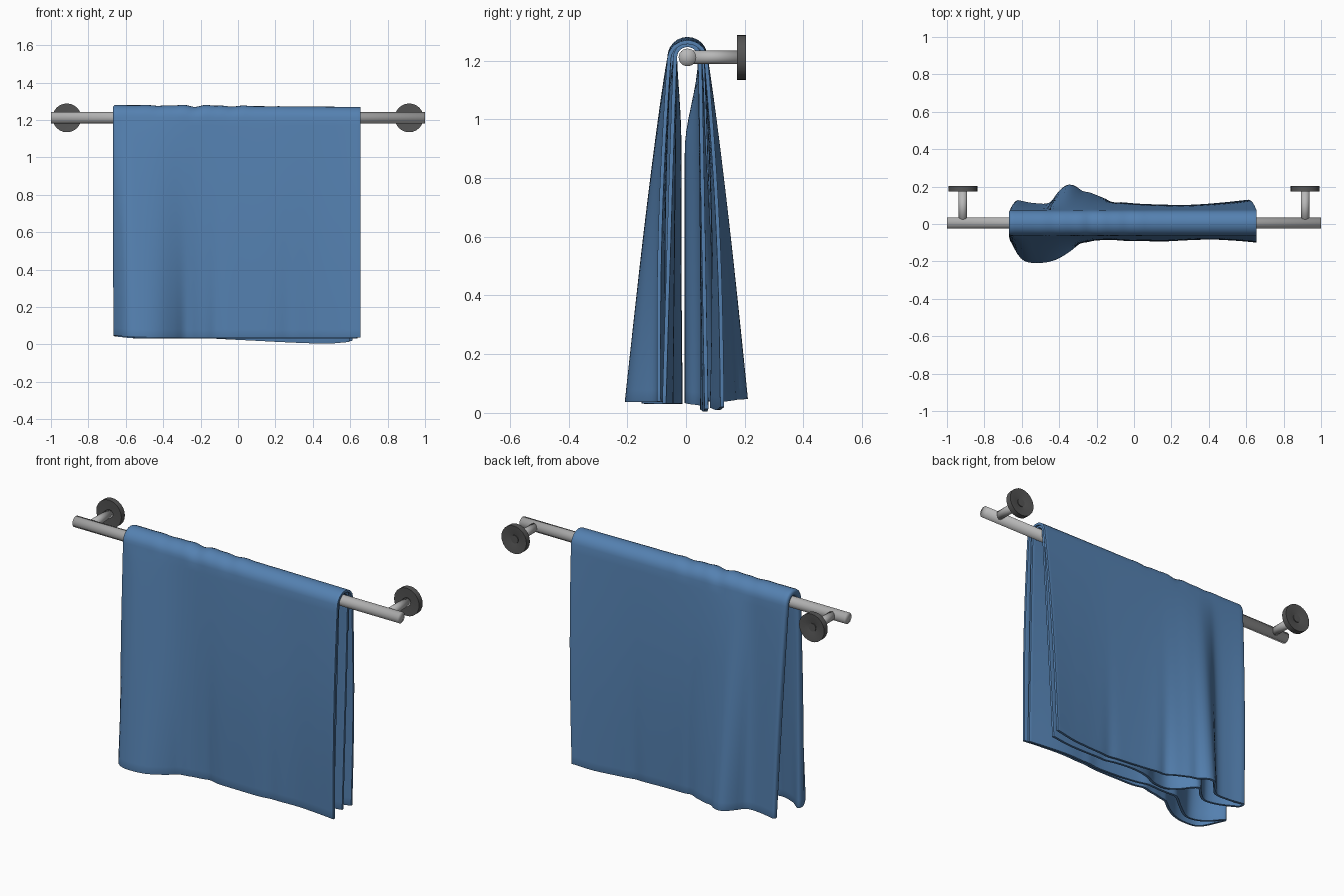
import bpy, bmesh, math
from mathutils import Matrix, Vector

if "Cube" in bpy.data.objects:
    bpy.data.objects.remove(bpy.data.objects["Cube"])


def material(name, rgb):
    m = bpy.data.materials.new(name)
    m.diffuse_color = (*rgb, 1)
    m.use_nodes = True
    m.node_tree.nodes["Principled BSDF"].inputs["Base Color"].default_value = m.diffuse_color
    return m


STEEL = material("light_steel", (0.48, 0.48, 0.48))
DARK = material("dark_metal", (0.09, 0.09, 0.09))
BLUE = material("blue_cloth", (0.09, 0.22, 0.44))
YC, ZC = 0.005, 1.211  # rail axis


def finish(name, bm, mat):
    me = bpy.data.meshes.new(name)
    bm.normal_update()
    bm.to_mesh(me)
    bm.free()
    me.materials.append(mat)
    for p in me.polygons:
        p.use_smooth = True
    ob = bpy.data.objects.new(name, me)
    bpy.context.collection.objects.link(ob)
    return ob


def rod(name, a, b, radius, mat, sides=24):
    a, b = Vector(a), Vector(b)
    bm = bmesh.new()
    rot = (b - a).to_track_quat('Z', 'Y').to_matrix().to_4x4()
    bmesh.ops.create_cone(bm, cap_ends=True, cap_tris=True, segments=sides,
                          radius1=radius, radius2=radius, depth=(b - a).length,
                          matrix=Matrix.Translation((a + b) / 2) @ rot)
    return finish(name, bm, mat)


def lathe(name, centre, profile, mat, sides=24):
    """Revolve (radius, y) points about the y direction through centre x, z."""
    bm = bmesh.new()
    rings = []
    for r, y in profile:
        ring = []
        for i in range(sides):
            a = 2 * math.pi * i / sides
            ring.append(bm.verts.new((centre[0] + r * math.cos(a), y, centre[1] + r * math.sin(a))))
        rings.append(ring)
    for r0, r1 in zip(rings, rings[1:]):
        for i in range(sides):
            j = (i + 1) % sides
            bm.faces.new((r0[i], r0[j], r1[j], r1[i]))
    bm.faces.new(rings[0])
    bm.faces.new(rings[-1])
    bmesh.ops.recalc_face_normals(bm, faces=bm.faces)
    ob = finish(name, bm, mat)
    ob.data.set_sharp_from_angle(angle=math.radians(35))
    return ob


def curve(pts, x):
    """Smooth interpolation through (x, y) points."""
    x = min(max(x, pts[0][0]), pts[-1][0])
    slope = []
    for i in range(len(pts)):
        p, q = pts[max(i - 1, 0)], pts[min(i + 1, len(pts) - 1)]
        slope.append((q[1] - p[1]) / (q[0] - p[0]))
    for i in range(len(pts) - 1):
        (x0, y0), (x1, y1) = pts[i], pts[i + 1]
        if x <= x1:
            h = x1 - x0
            t = (x - x0) / h
            return ((2*t**3 - 3*t*t + 1) * y0 + (t**3 - 2*t*t + t) * h * slope[i]
                    + (3*t*t - 2*t**3) * y1 + (t**3 - t*t) * h * slope[i + 1])


# Rail, posts and slightly dished wall flanges
rod("rail", (-1, YC, ZC), (1, YC, ZC), 0.03, STEEL)
for side, sx in (("left", -0.915), ("right", 0.915)):
    rod(side + "_post", (sx, YC, ZC), (sx, 0.178, ZC), 0.023, STEEL)
    lathe(side + "_flange", (sx, ZC),
          [(0.02, 0.177), (0.077, 0.173), (0.077, 0.204), (0.07, 0.204),
           (0.022, 0.195), (0.022, 0.199), (0.004, 0.199)], DARK)

# Towel: hem depth (y) along x for each hanging side, outer and inner layer
FRONT_OUT = [(-.66, -.08), (-.6, -.18), (-.52, -.202), (-.42, -.185), (-.3, -.115),
             (-.2, -.08), (0, -.082), (.2, -.083), (.4, -.07), (.55, -.08), (.66, -.093)]
FRONT_IN = [(-.66, -.055), (-.58, -.12), (-.48, -.145), (-.38, -.09), (-.28, -.02),
            (-.2, -.01), (-.05, -.04), (.2, -.06), (.4, -.05), (.66, -.076)]
BACK_OUT = [(-.66, .122), (-.56, .105), (-.47, .11), (-.42, .17), (-.37, .204),
            (-.3, .185), (-.2, .143), (-.1, .116), (.05, .1), (.3, .094), (.5, .108), (.66, .124)]
BACK_IN = [(-.66, .095), (-.56, .045), (-.47, .03), (-.41, .07), (-.36, .13),
           (-.28, .1), (-.18, .05), (-.05, .06), (.1, .07), (.3, .06), (.66, .07)]
FRONT_HEM = [(-.66, .048), (-.55, .038), (0, .038), (.66, .038)]
BACK_HEM = [(-.66, .045), (-.36, .047), (0, .03), (.5, .01), (.66, .02)]


def bump(x, c, w):
    return math.exp(-((x - c) / w) ** 2)


def drop(x, k, d, back):
    """Point on a hanging side; k = 0 outer, 1 inner; d = 0 at rail, 1 at hem."""
    s = 1 if back else -1
    out, inn = (BACK_OUT, BACK_IN) if back else (FRONT_OUT, FRONT_IN)
    hem = curve(BACK_HEM if back else FRONT_HEM, x)
    y0 = YC + s * (0.062 - 0.02 * k)
    y1 = curve(out, x) * (1 - k) + curve(inn, x) * k
    y = y0 + (y1 - y0) * d ** 0.9
    # hanging creases near the hem
    crease = bump(x, -.29, .03) + bump(x, -.12, .035) + .5 * bump(x, .26, .04)
    y -= s * 0.012 * crease * d ** 3
    # slight belly away from the bunched end
    y += s * 0.012 * math.sin(math.pi * d) * (1 - bump(x, -.45, .2)) * (1 - k)
    # inner layers sag together below the rail
    t = min(1, d / 0.27)
    sag = k * t * t * (3 - 2 * t) * bump(x, -.2, .12)
    y += (s * 0.012 - 0.01 - y) * sag
    shrink = 1 - (0.065 if back else 0.0) * d * (1 if x > 0 else .8) - 0.012 * k * d
    return (x * shrink, y, ZC + (hem - 0.006 * k - ZC) * d)


def over(x, k, a):
    """Point on the bend over the rail."""
    ripple = (0.004 * math.sin(x * 34) + 0.003 * math.sin(x * 61)) * bump(x, -.2, .25)
    r = 0.062 - 0.02 * k + (ripple - 0.005 - 0.008 * x) * (1 - k) * math.sin(a)
    return (x, YC - r * math.cos(a), ZC + r * math.sin(a))


N = 72
columns = [(0.655 - 1.31 * i / N, 0) for i in range(N)]
for i in range(9):  # folded edge joining the two layers
    a = math.pi * i / 8
    columns.append((-0.655 - 0.008 * math.sin(a), (1 - math.cos(a)) / 2))
columns += [(-0.655 + 1.30 * i / N, 1) for i in range(1, N + 1)]

M, ARC = 28, 12
bm = bmesh.new()
grid = []
for x, k in columns:
    line = [drop(x, k, 1 - i / M, False) for i in range(M)]
    line += [over(x, k, math.pi * i / ARC) for i in range(ARC + 1)]
    line += [drop(x, k, (i + 1) / M, True) for i in range(M)]
    grid.append([bm.verts.new(p) for p in line])
for c0, c1 in zip(grid, grid[1:]):
    for j in range(len(c0) - 1):
        bm.faces.new((c0[j], c0[j + 1], c1[j + 1], c1[j]))
bmesh.ops.recalc_face_normals(bm, faces=bm.faces)
towel = finish("towel", bm, BLUE)
thick = towel.modifiers.new("thickness", 'SOLIDIFY')
thick.thickness = 0.013
thick.offset = 0
bevel = towel.modifiers.new("soft_hem", 'BEVEL')
bevel.width = 0.003
bevel.segments = 2
bevel.limit_method = 'ANGLE'
bevel.angle_limit = math.radians(60)
